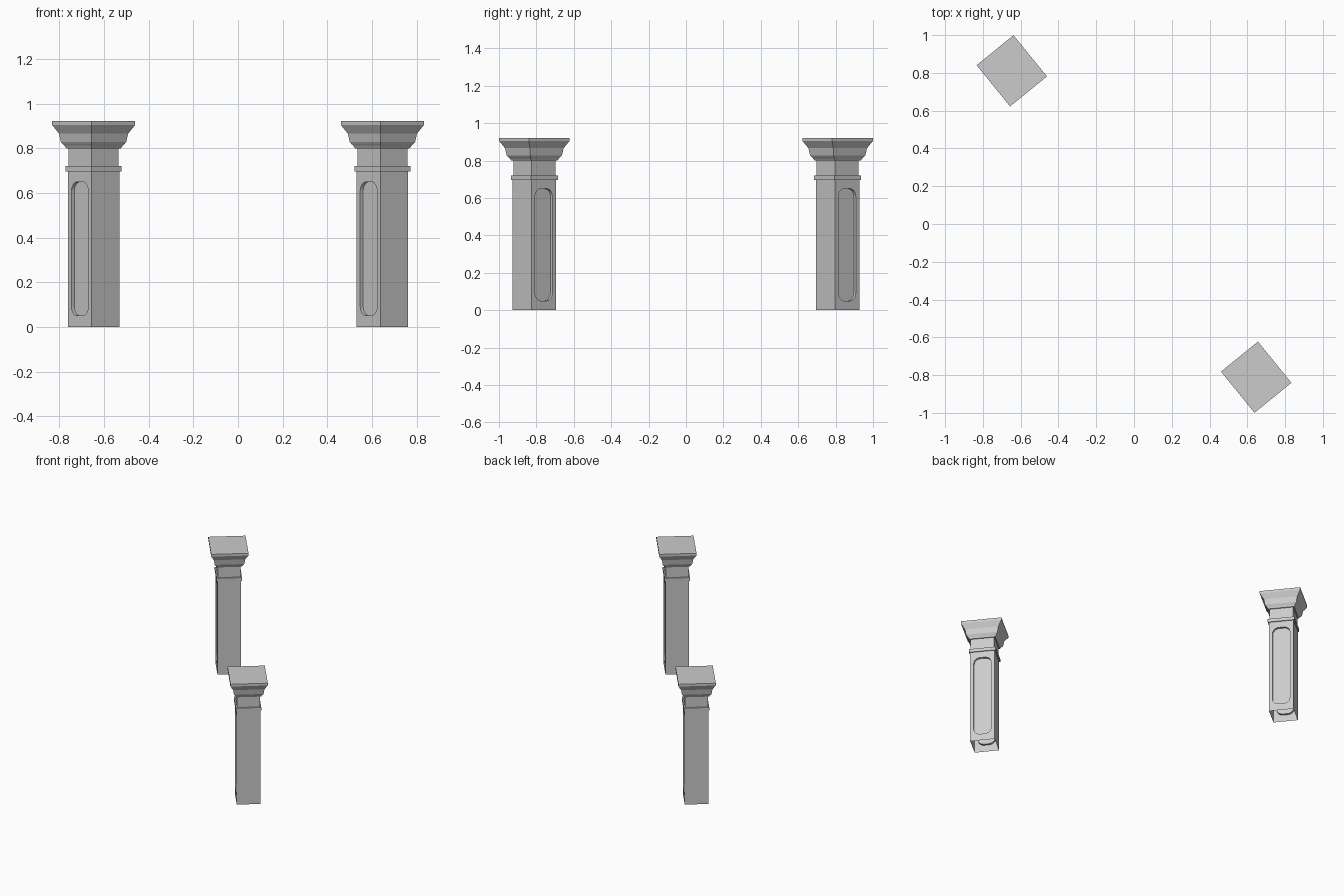
import bpy, bmesh, math

if "Cube" in bpy.data.objects:
    bpy.data.objects.remove(bpy.data.objects["Cube"], do_unlink=True)

# Plain stone colour
stone = bpy.data.materials.new("grey stone")
stone.use_nodes = True
stone.diffuse_color = (0.6, 0.6, 0.6, 1)
stone.node_tree.nodes["Principled BSDF"].inputs["Base Color"].default_value = (0.6, 0.6, 0.6, 1)

SHAFT = (0.0795, 0.0845)      # half width and half depth of the shaft
OVERHANG = (0.0465, 0.056)    # how far the top slab reaches past the shaft
PANEL_HALF, PANEL_LOW, PANEL_HIGH = 0.06, 0.05, 0.65
PANEL_RADIUS, PANEL_DEPTH, ARC_STEPS = 0.042, 0.017, 6

# Height and share of the overhang, from the foot to the top slab
PROFILE = [(0, 0), (0.696, 0), (0.696, 0.14), (0.72, 0.14), (0.72, -0.05),
           (0.8, -0.05), (0.8, 0.1), (0.812, 0.22), (0.82, 0.34), (0.828, 0.44),
           (0.866, 0.56), (0.905, 1), (0.922, 1)]


def ring(bm, z, t):
    hx, hy = (s + t * o for s, o in zip(SHAFT, OVERHANG))
    return [bm.verts.new((sx * hx, sy * hy, z))
            for sx, sy in ((-1, -1), (1, -1), (1, 1), (-1, 1))]


def rounded_corners(bm, x, side):
    """Four arcs of vertices, anticlockwise from the low corner."""
    arcs = []
    for k, (a, b) in enumerate(((-1, -1), (1, -1), (1, 1), (-1, 1))):
        cy = a * (PANEL_HALF - PANEL_RADIUS)
        cz = PANEL_HIGH - PANEL_RADIUS if b > 0 else PANEL_LOW + PANEL_RADIUS
        arc = []
        for i in range(ARC_STEPS + 1):
            angle = math.pi + (k + i / ARC_STEPS) * math.pi / 2
            arc.append(bm.verts.new((x, side * (cy + PANEL_RADIUS * math.cos(angle)),
                                     cz + PANEL_RADIUS * math.sin(angle))))
        arcs.append(arc)
    return arcs


def panelled_face(bm, outer, side):
    """Shaft side with a sunken, round-cornered panel."""
    x = side * SHAFT[0]
    rim = rounded_corners(bm, x, side)
    back = rounded_corners(bm, x - side * PANEL_DEPTH, side)
    for k in range(4):
        n = (k + 1) % 4
        for i in range(ARC_STEPS):
            bm.faces.new((outer[k], rim[k][i + 1], rim[k][i]))
        bm.faces.new((outer[k], outer[n], rim[n][0], rim[k][-1]))
    rim, back = sum(rim, []), sum(back, [])
    for i in range(len(rim)):
        j = (i + 1) % len(rim)
        bm.faces.new((rim[i], rim[j], back[j], back[i]))
    bm.faces.new(back)


def build_pillar_mesh():
    bm = bmesh.new()
    rings = [ring(bm, z, t) for z, t in PROFILE]
    for level, (low, high) in enumerate(zip(rings, rings[1:])):
        for k in range(4):
            n = (k + 1) % 4
            if level == 0 and k in (1, 3):
                side = 1 if k == 1 else -1
                panelled_face(bm, (low[k], low[n], high[n], high[k]), side)
            else:
                bm.faces.new((low[k], low[n], high[n], high[k]))
    bm.faces.new(rings[-1])
    bmesh.ops.recalc_face_normals(bm, faces=bm.faces[:])
    mesh = bpy.data.meshes.new("pillar")
    bm.to_mesh(mesh)
    bm.free()
    mesh.materials.append(stone)
    return mesh


# Two matching pillars, turned towards each other across the gap
pillar = build_pillar_mesh()
for name, sign in (("front_pillar", 1), ("back_pillar", -1)):
    obj = bpy.data.objects.new(name, pillar)
    obj.location = (sign * 0.647, sign * -0.811, 0)
    obj.rotation_euler.z = math.radians(39.1)
    bpy.context.collection.objects.link(obj)
